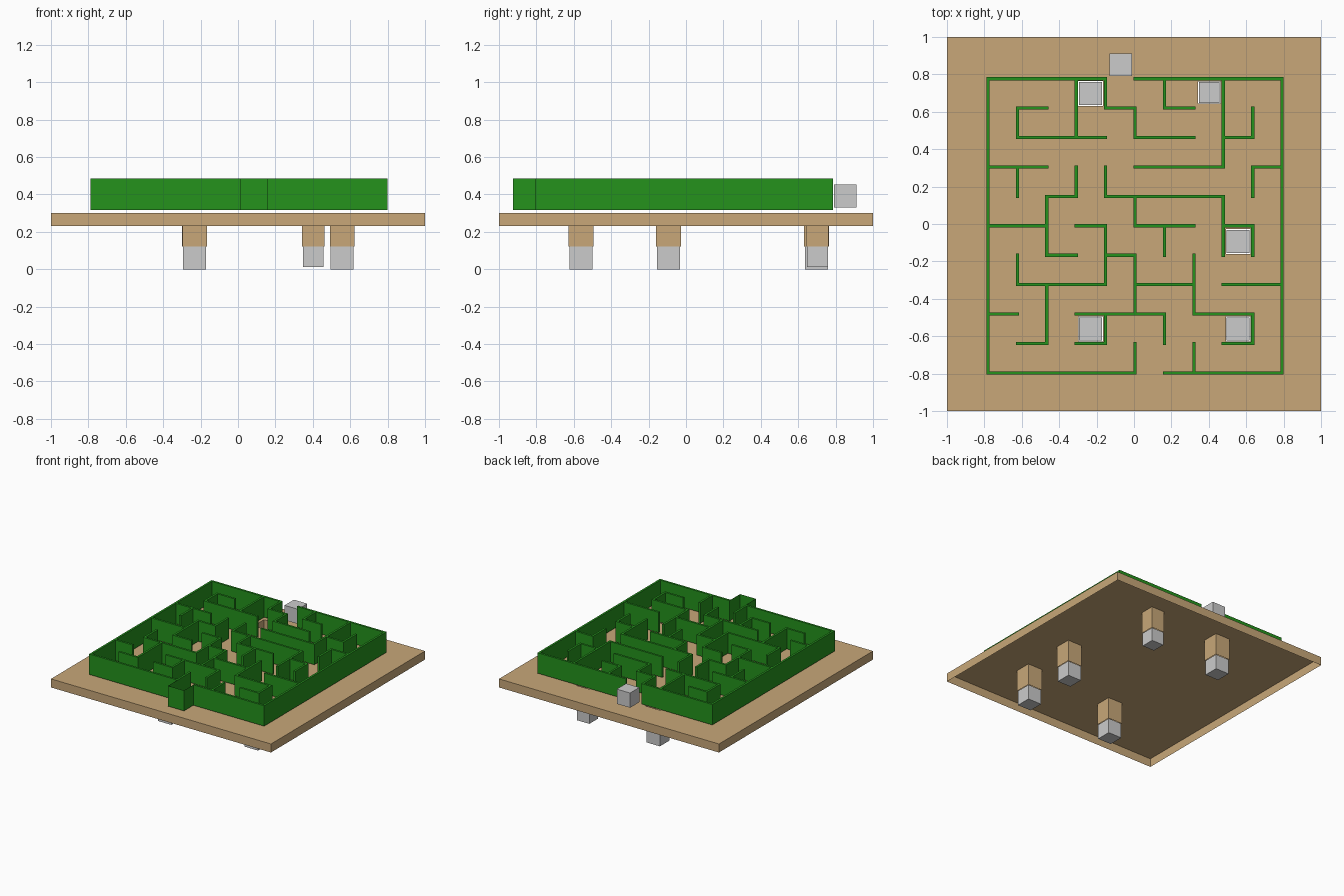
import bpy, bmesh

if "Cube" in bpy.data.objects:
    bpy.data.objects.remove(bpy.data.objects["Cube"])


def material(name, rgb):
    m = bpy.data.materials.new(name)
    m.diffuse_color = (*rgb, 1)
    m.use_nodes = True
    m.node_tree.nodes["Principled BSDF"].inputs["Base Color"].default_value = m.diffuse_color
    return m


def make_object(name, bm, mat=None):
    bmesh.ops.remove_doubles(bm, verts=bm.verts, dist=1e-5)
    mesh = bpy.data.meshes.new(name)
    bm.to_mesh(mesh)
    bm.free()
    ob = bpy.data.objects.new(name, mesh)
    bpy.context.collection.objects.link(ob)
    if mat:
        mesh.materials.append(mat)
    return ob


def quad(bm, *points):
    bm.faces.new([bm.verts.new(p) for p in points])


def wall_face(bm, a, b, z0, z1):
    quad(bm, (*a, z0), (*b, z0), (*b, z1), (*a, z1))


def cube(name, x, y, z, size):
    bm = bmesh.new()
    bmesh.ops.create_cube(bm, size=size)
    bmesh.ops.translate(bm, verts=bm.verts, vec=(x, y, z))
    make_object(name, bm)


wood = material("wood", (0.58, 0.39, 0.19))
green = material("hedge_green", (0.018, 0.29, 0.012))

# Shafts: centre x, centre y, half width, floor block size
shafts = [(-0.232, 0.697, 0.067, 0.123), (0.403, 0.703, 0.060, 0.110),
          (0.557, -0.094, 0.066, 0.123), (-0.232, -0.561, 0.066, 0.123),
          (0.557, -0.561, 0.066, 0.123)]
TOP, RIM, SHAFT_END = 0.30, 0.23, 0.122


def ring(x, y, h):
    return [(x - h, y - h), (x + h, y - h), (x + h, y + h), (x - h, y + h)]


# Base board: open-bottomed shell with square holes leading into hanging shafts
bm = bmesh.new()
xs = sorted({-1, 1} | {x + s * h for x, y, h, b in shafts for s in (-1, 1)})
ys = sorted({-1, 1} | {y + s * h for x, y, h, b in shafts for s in (-1, 1)})
for x0, x1 in zip(xs, xs[1:]):
    for y0, y1 in zip(ys, ys[1:]):
        cx, cy = (x0 + x1) / 2, (y0 + y1) / 2
        if not any(abs(cx - x) < h and abs(cy - y) < h for x, y, h, b in shafts):
            quad(bm, (x0, y0, TOP), (x1, y0, TOP), (x1, y1, TOP), (x0, y1, TOP))
corners = ring(0, 0, 1)
for i in range(4):
    wall_face(bm, corners[i - 1], corners[i], RIM, TOP)
make_object("base_board", bm, wood)

for n, (x, y, h, b) in enumerate(shafts, 1):
    bm = bmesh.new()
    pts = ring(x, y, h)
    for i in range(4):
        wall_face(bm, pts[i - 1], pts[i], SHAFT_END, TOP)
    make_object(f"shaft_{n}", bm, wood)
    cube(f"shaft_block_{n}", x, y, 0.1225 - b / 2, b)

# Loose block outside the back opening
cube("loose_block", -0.07, 0.852, 0.392, 0.121)

# Maze plan: wall runs per grid line, rows from back to front, columns left to right
rows = ["0-4 5-10", "1-2 4-5 6-7", "1-4 5-7 8-9", "0-2 5-8 9-10", "2-3 4-8",
        "0-2 3-4 5-7 8-9", "2-3 4-5", "1-4 5-7 8-10", "0-1 3-6 7-9",
        "1-2 3-4 8-9", "0-5 6-10"]
columns = ["0-10", "1-2 3-4 6-7", "4-6 7-9", "0-2 3-4", "0-1 3-4 5-7 8-9",
           "1-2 4-5 6-8 9-10", "0-1 5-6 8-9", "6-8 9-10", "0-3 4-6",
           "1-2 3-4 5-6 8-9", "0-10"]

# Fill a fine grid of posts (even index) and gaps (odd index)
filled = set()
for line in range(11):
    for plan, is_row in ((rows, True), (columns, False)):
        for run in plan[line].split():
            a, b = map(int, run.split("-"))
            for k in range(2 * a, 2 * b + 1):
                filled.add((k, 2 * line) if is_row else (2 * line, k))

PITCH, HALF = 0.1573, 0.0085
Z0, Z1 = 0.318, 0.486


def grid_edge(k):
    # k-th edge along the fine grid: post start or post end
    return (k // 2) * PITCH + (HALF if k % 2 else -HALF)


def maze_xy(i, j):
    return (-0.781 + grid_edge(i), 0.777 - grid_edge(j))


# Maze walls: one joined body with faces only where the plan has a boundary
bm = bmesh.new()
for i, j in filled:
    p = [maze_xy(i, j + 1), maze_xy(i + 1, j + 1), maze_xy(i + 1, j), maze_xy(i, j)]
    quad(bm, *[(*q, Z1) for q in p])
    quad(bm, *[(*q, Z0) for q in reversed(p)])
    for k, nb in enumerate([(i, j + 1), (i + 1, j), (i, j - 1), (i - 1, j)]):
        if nb not in filled:
            wall_face(bm, p[k], p[(k + 1) % 4], Z0, Z1)
make_object("maze_walls", bm, green)

# Thin porch around the front opening
bm = bmesh.new()
xl, xr = 0.0135, 0.1575
porch = [(xl, -0.803), (xl, -0.926), (xr, -0.926), (xr, -0.803)]
for a, b in zip(porch, porch[1:]):
    wall_face(bm, a, b, Z0, Z1)
make_object("front_porch", bm, green)
